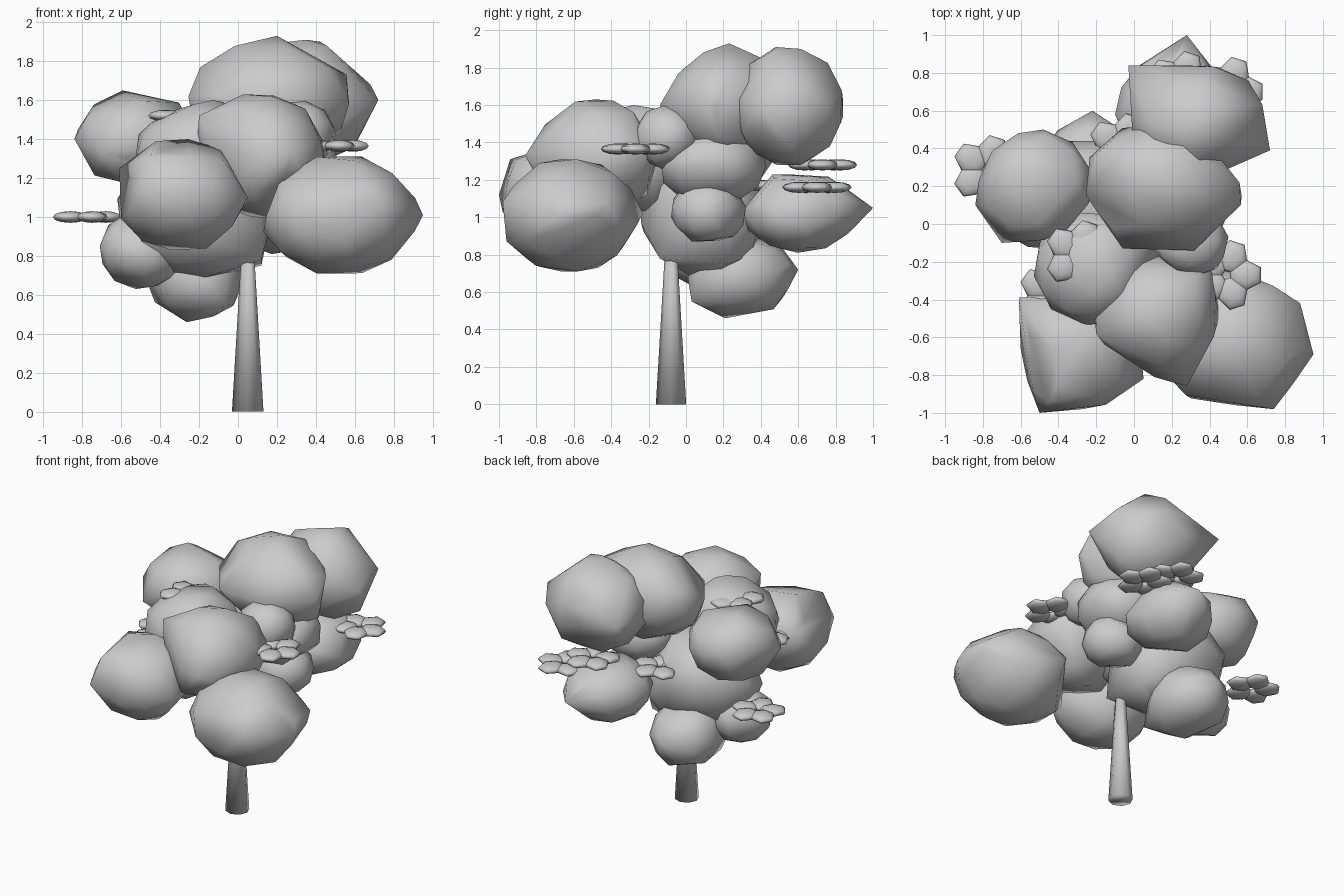
import bpy, bmesh, math, random
from mathutils import Euler, Matrix, Vector

random.seed(11)
cube = bpy.data.objects.get("Cube")
if cube:
    bpy.data.objects.remove(cube, do_unlink=True)


def finish(name, bm):
    bmesh.ops.recalc_face_normals(bm, faces=bm.faces)
    for face in bm.faces:
        face.smooth = True
    mesh = bpy.data.meshes.new(name)
    bm.to_mesh(mesh)
    bm.free()
    obj = bpy.data.objects.new(name, mesh)
    bpy.context.collection.objects.link(obj)


def leaf_clump(name, centre, radii, corners):
    """Coarse convex boulder filling its box, pulled out to a few sharp corners."""
    ball = bmesh.new()
    bmesh.ops.create_icosphere(ball, subdivisions=2, radius=1)
    turn = Euler([random.uniform(0, math.tau) for _ in range(3)]).to_matrix()
    points = [turn @ vert.co for vert in random.sample(list(ball.verts), 34)]
    ball.free()

    low = [min(p[i] for p in points) for i in range(3)]
    high = [max(p[i] for p in points) for i in range(3)]
    bm = bmesh.new()
    for p in points:
        bm.verts.new([centre[i] + radii[i] * (2 * (p[i] - low[i]) / (high[i] - low[i]) - 1)
                      for i in range(3)])
    for corner in corners:
        bm.verts.new(corner)
    bmesh.ops.convex_hull(bm, input=bm.verts)
    loose = [v for v in bm.verts if not v.link_faces]
    bmesh.ops.delete(bm, geom=loose, context='VERTS')
    finish(name, bm)


def blossom(name, centre, petals=5, ring=0.1, length=0.094, width=0.083):
    """Flat rosette of overlapping lens-shaped petals."""
    bm = bmesh.new()
    for i in range(petals):
        place = (Matrix.Translation(centre)
                 @ Matrix.Rotation(math.tau * i / petals, 4, 'Z')
                 @ Matrix.Translation((ring, 0, 0))
                 @ Matrix.Diagonal((length, width, 0.03, 1)))
        bmesh.ops.create_uvsphere(bm, u_segments=6, v_segments=6, radius=1, matrix=place)
    finish(name, bm)


# Tapered trunk, reaching up into the canopy
bm = bmesh.new()
bmesh.ops.create_cone(bm, cap_ends=True, segments=8, radius1=0.081, radius2=0.022,
                      depth=1.0, matrix=Matrix.Translation((0.05, -0.08, 0.5)))
finish("trunk", bm)

# Canopy: centre and half-size of each clump
clumps = {
    "front_left_clump": ((0.52, -0.61, 1.01), (0.39, 0.35, 0.30)),
    "front_right_clump": ((-0.28, -0.68, 1.115), (0.32, 0.30, 0.285)),
    "front_top_clump": ((0.12, -0.48, 1.31), (0.33, 0.33, 0.32)),
    "crown_clump": ((0.155, 0.21, 1.60), (0.41, 0.31, 0.31)),
    "crown_back_clump": ((0.34, 0.55, 1.59), (0.35, 0.29, 0.31)),
    "right_top_clump": ((-0.52, 0.20, 1.40), (0.30, 0.29, 0.25)),
    "inner_top_clump": ((-0.20, -0.24, 1.31), (0.33, 0.30, 0.28)),
    "heart_clump": ((-0.22, 0.10, 1.03), (0.40, 0.34, 0.34)),
    "inner_left_clump": ((0.24, 0.15, 1.28), (0.28, 0.28, 0.21)),
    "shoulder_clump": ((0.30, -0.10, 1.42), (0.20, 0.18, 0.18)),
    "small_left_clump": ((0.28, 0.12, 1.04), (0.21, 0.20, 0.17)),
    "back_clump": ((0.20, 0.59, 1.02), (0.28, 0.29, 0.21)),
    "low_back_clump": ((-0.23, 0.28, 0.69), (0.25, 0.27, 0.23)),
    "low_right_clump": ((-0.50, 0.08, 0.83), (0.21, 0.21, 0.20)),
}

# Outermost corners of the more angular clumps
corners = {
    "front_left_clump": [(0.95, -0.69, 1.01), (0.74, -0.98, 1.08), (0.88, -0.42, 1.08),
                         (0.4, -0.23, 1.02), (0.15, -0.6, 1.0)],
    "front_right_clump": [(-0.61, -0.39, 1.25), (-0.5, -1, 1.12), (0.05, -0.82, 1.1),
                          (-0.45, -0.94, 1.31)],
    "front_top_clump": [(0.28, -0.86, 1.33), (-0.2, -0.58, 1.52), (-0.19, -0.36, 1.42),
                        (0.32, -0.28, 1.56), (0.42, -0.2, 1.35)],
    "crown_clump": [(0.2, 0.23, 1.93), (0.32, -0.14, 1.6), (-0.06, -0.13, 1.6),
                    (0.57, 0.15, 1.58), (-0.2, 0.37, 1.74)],
    "crown_back_clump": [(0.72, 0.39, 1.6), (-0.03, 0.84, 1.62), (0.47, 0.77, 1.38),
                         (0.42, 0.69, 1.83), (0.35, 0.48, 1.91)],
    "right_top_clump": [(-0.84, 0.1, 1.4), (-0.7, -0.1, 1.33), (-0.48, 0.5, 1.4)],
    "inner_top_clump": [(-0.13, -0.28, 1.6), (-0.45, -0.25, 1.48)],
    "heart_clump": [(0.12, -0.14, 0.78), (0.12, 0.22, 0.75), (-0.2, -0.24, 0.97)],
    "back_clump": [(0.28, 1, 1.05), (-0.1, 0.58, 1.08)],
    "low_back_clump": [(-0.22, 0.6, 0.72), (-0.06, 0.03, 0.55)],
}
for name, (centre, radii) in clumps.items():
    leaf_clump(name, centre, radii, corners.get(name, []))

# Blossoms resting on the clumps
blossoms = {
    "left_blossom": (0.49, -0.27, 1.365),
    "right_blossom": (-0.78, 0.285, 1.0),
    "back_left_blossom": (0.50, 0.70, 1.16),
    "back_blossom": (0.25, 0.73, 1.28),
    "top_blossom": (-0.29, -0.165, 1.52),
    "inner_back_blossom": (-0.06, 0.40, 1.17),
    "front_blossom": (-0.43, -0.38, 1.22),
}
for name, centre in blossoms.items():
    blossom(name, centre)
